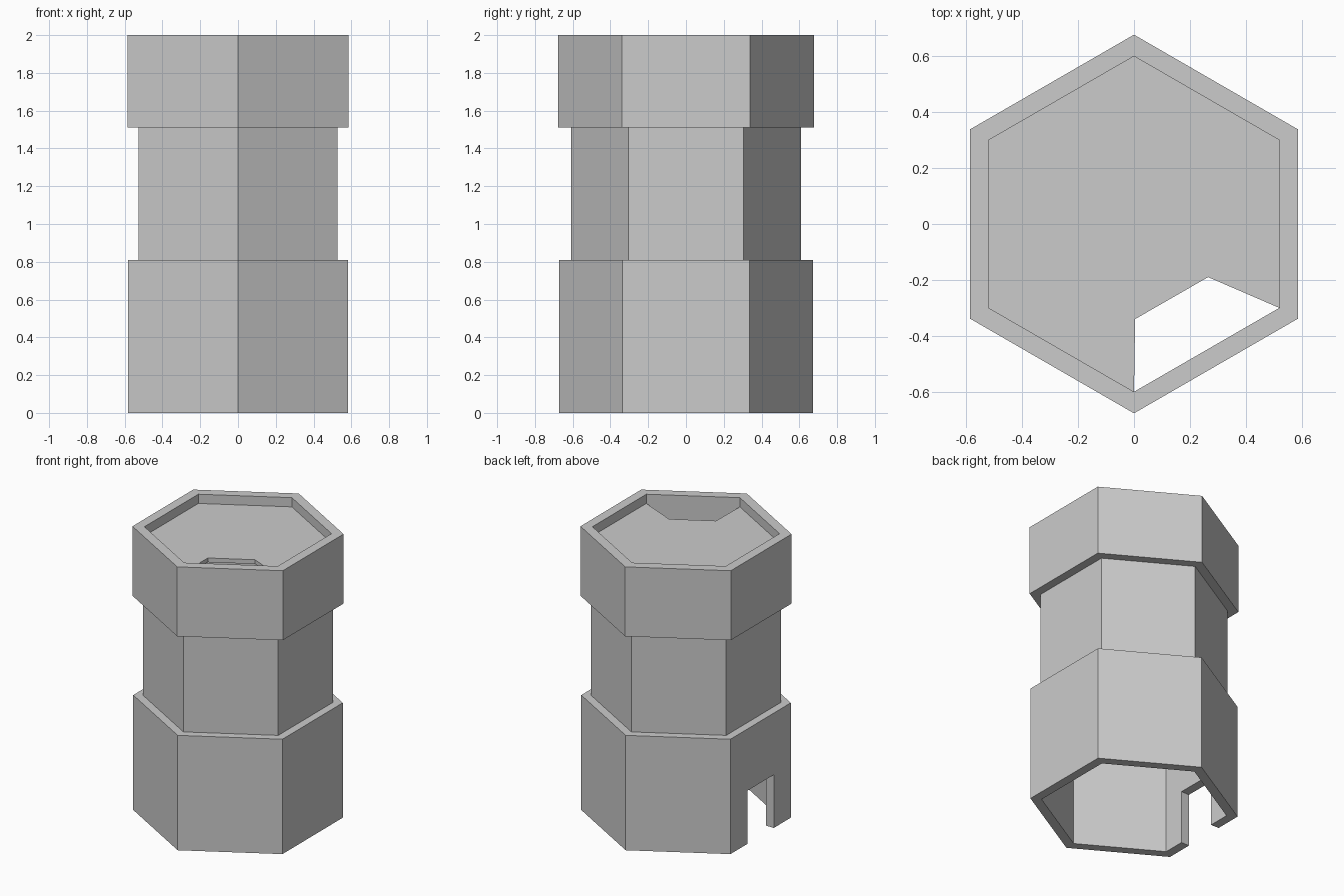
import bpy
import bmesh
from math import sin, cos, radians

if "Cube" in bpy.data.objects:
    bpy.data.objects.remove(bpy.data.objects["Cube"])

INNER = 0.60       # corner radius of the hollow inside
FLOOR_TOP = 1.935


def hex_point(r, i, z):
    a = radians(30 + 60 * i)
    return (r * cos(a), r * sin(a), z)


def add_object(name, bm):
    bmesh.ops.recalc_face_normals(bm, faces=bm.faces)
    mesh = bpy.data.meshes.new(name)
    bm.to_mesh(mesh)
    bm.free()
    obj = bpy.data.objects.new(name, mesh)
    bpy.context.collection.objects.link(obj)
    return obj


# Tower walls: closed profile swept around six sides
profile = [(0.672, 0), (0.672, 0.81), (0.608, 0.81), (0.608, 1.51),
           (0.677, 1.51), (0.677, 2), (INNER, 2), (INNER, 0)]
bm = bmesh.new()
rings = [[bm.verts.new(hex_point(r, i, z)) for r, z in profile] for i in range(6)]
n = len(profile)
for i in range(6):
    a, b = rings[i], rings[(i + 1) % 6]
    for j in range(n):
        k = (j + 1) % n
        bm.faces.new((a[j], b[j], b[k], a[k]))
walls = add_object("tower_walls", bm)

# Doorway cut through the left wall
bm = bmesh.new()
bmesh.ops.create_cube(bm, size=1)
bmesh.ops.scale(bm, vec=(0.3, 0.294, 0.575), verts=bm.verts)
bmesh.ops.translate(bm, vec=(-0.55, 0, 0.0875), verts=bm.verts)
cutter = add_object("doorway_cutter", bm)
cutter.hide_render = True
cutter.display_type = 'WIRE'
door = walls.modifiers.new("doorway", 'BOOLEAN')
door.operation = 'DIFFERENCE'
door.solver = 'EXACT'
door.object = cutter

# Lookout floor with a stair opening along one wall
outline = [hex_point(INNER, i, FLOOR_TOP) for i in range(-1, 5)]
outline += [(0.004, -0.34, FLOOR_TOP), (0.265, -0.19, FLOOR_TOP)]
bm = bmesh.new()
face = bm.faces.new([bm.verts.new(p) for p in outline])
side = bmesh.ops.extrude_face_region(bm, geom=[face], use_keep_orig=True)
bmesh.ops.translate(bm, vec=(0, 0, -0.03),
                    verts=[v for v in side["geom"] if isinstance(v, bmesh.types.BMVert)])
add_object("lookout_floor", bm)
